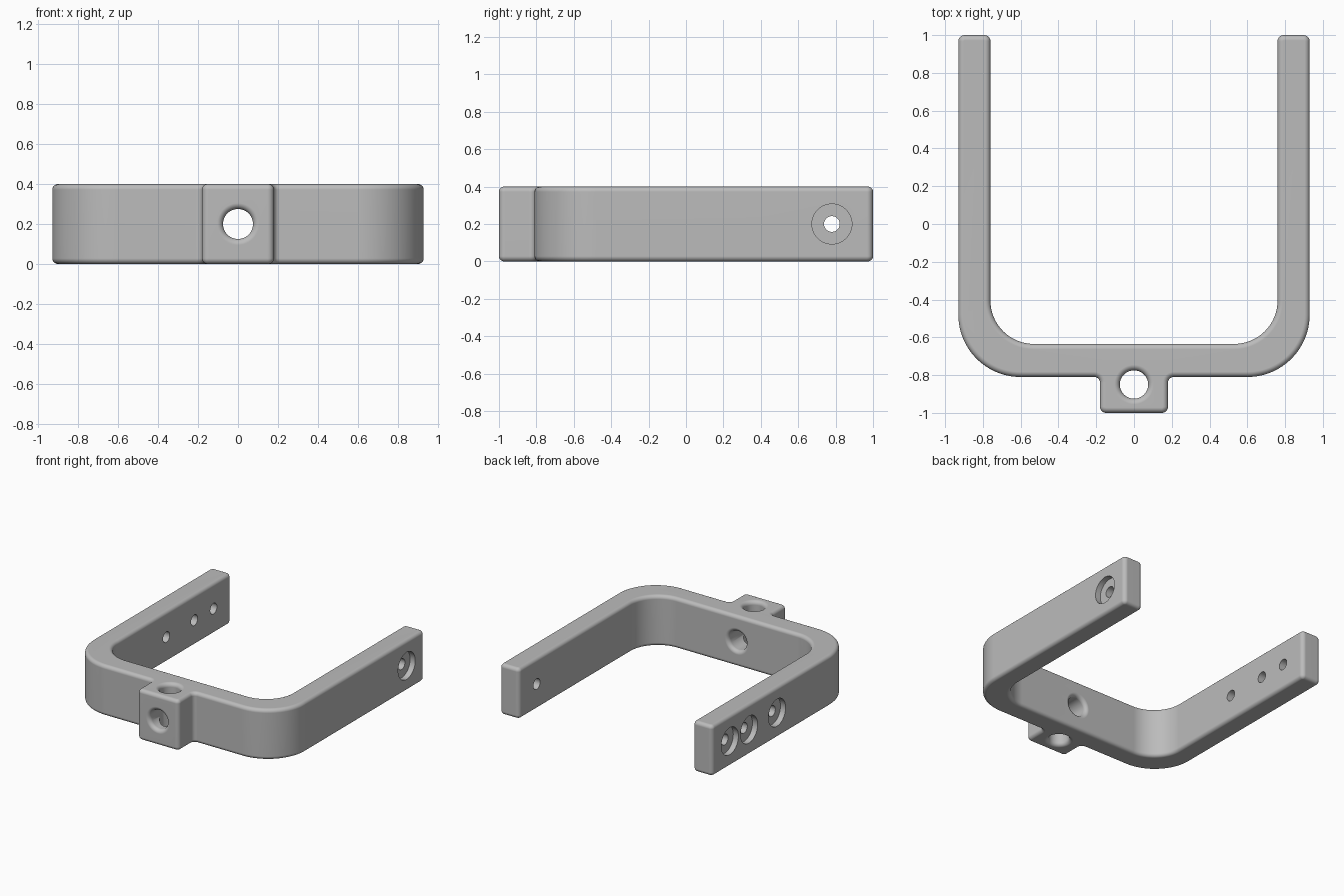
import bpy, bmesh, math
from mathutils import Vector

cube = bpy.data.objects.get("Cube")
if cube:
    bpy.data.objects.remove(cube, do_unlink=True)

HEIGHT = 0.4
MID = HEIGHT / 2
EDGE = 0.028

grey = bpy.data.materials.new("plain grey")
grey.use_nodes = True
colour = (0.5, 0.5, 0.5, 1)
grey.diffuse_color = colour
grey.node_tree.nodes["Principled BSDF"].inputs["Base Color"].default_value = colour


def make_object(name, bm):
    bmesh.ops.recalc_face_normals(bm, faces=bm.faces)
    mesh = bpy.data.meshes.new(name)
    bm.to_mesh(mesh)
    bm.free()
    obj = bpy.data.objects.new(name, mesh)
    mesh.materials.append(grey)
    bpy.context.collection.objects.link(obj)
    return obj


def rounded(corners):
    """Turn (x, y, radius) corners into an outline with tangent arcs."""
    points = []
    for i, (x, y, r) in enumerate(corners):
        p = Vector((x, y))
        a = (Vector(corners[i - 1][:2]) - p).normalized()
        b = (Vector(corners[(i + 1) % len(corners)][:2]) - p).normalized()
        centre = p + (a + b) * r
        steps = 24 if r > 0.1 else 6
        for k in range(steps + 1):
            t = k / steps * math.pi / 2
            points.append(centre - b * r * math.cos(t) - a * r * math.sin(t))
    return points


def cutter(axis, location, profile, segments=48):
    """Revolve a (radius, distance) profile around an axis through location."""
    bm = bmesh.new()
    rings = []
    for r, d in profile:
        rings.append([bm.verts.new((r * math.cos(t), r * math.sin(t), d))
                      for t in (2 * math.pi * k / segments for k in range(segments))])
    for low, high in zip(rings, rings[1:]):
        for k in range(segments):
            n = (k + 1) % segments
            bm.faces.new((low[k], low[n], high[n], high[k]))
    bm.faces.new(rings[0])
    bm.faces.new(rings[-1])
    turn = Vector((0, 0, 1)).rotation_difference(Vector(axis)).to_matrix()
    for v in bm.verts:
        v.co = turn @ v.co + Vector(location)
    obj = make_object("hole_cutter", bm)
    obj.hide_render = True
    return obj


def flared(length, r=0.075, f=0.03):
    """Profile of a through hole with rounded mouths at 0 and length."""
    mouth = [(r + f - f * math.sin(t), f - f * math.cos(t))
             for t in (k * math.pi / 12 for k in range(7))]
    half = [(r + f, -0.02)] + mouth
    return half + [(q, length - d) for q, d in reversed(half)]


# Bracket outline: right half mirrored to the left
right = [(0.18, -1, 0.032), (0.18, -0.81, 0.03), (0.93, -0.81, 0.33),
         (0.93, 1, 0.032), (0.76, 1, 0.032), (0.76, -0.635, 0.23)]
left = [(-x, y, r) for x, y, r in reversed(right)]
outline = rounded(right + left)

# Extruded bracket with rounded upper and lower rims
bm = bmesh.new()
base = bm.faces.new([bm.verts.new((p.x, p.y, 0)) for p in outline])
top = bmesh.ops.extrude_face_region(bm, geom=[base], use_keep_orig=True)
bmesh.ops.translate(bm, vec=(0, 0, HEIGHT),
                    verts=[v for v in top["geom"] if isinstance(v, bmesh.types.BMVert)])
bmesh.ops.recalc_face_normals(bm, faces=bm.faces)
rims = [e for e in bm.edges if abs(e.verts[0].co.z - e.verts[1].co.z) < 1e-4]
bmesh.ops.bevel(bm, geom=rims, offset=EDGE, offset_type='OFFSET', segments=5,
                profile=0.5, affect='EDGES', clamp_overlap=False)
bracket = make_object("u_bracket", bm)

# Mounting block bores: one vertical, one front to back
cutters = [cutter((0, 0, 1), (0, -0.85, 0), flared(HEIGHT)),
           cutter((0, 1, 0), (0, -1, MID), flared(0.365))]

# Counterbored screw holes: one in the left arm, three in the right arm
screw = [(0.107, -0.02), (0.107, 0.045), (0.042, 0.045), (0.042, 0.2)]
for side, y in ((1, 0.78), (-1, 0.78), (-1, 0.54), (-1, 0.19)):
    cutters.append(cutter((-side, 0, 0), (side * 0.93, y, MID), screw))

bpy.context.view_layer.objects.active = bracket
for obj in cutters:
    mod = bracket.modifiers.new("hole", 'BOOLEAN')
    mod.operation = 'DIFFERENCE'
    mod.solver = 'EXACT'
    mod.object = obj
    bpy.ops.object.modifier_apply(modifier=mod.name)
    bpy.data.objects.remove(obj, do_unlink=True)

# Smooth fillets, flat broad faces
bpy.ops.object.select_all(action='DESELECT')
bracket.select_set(True)
bpy.ops.object.shade_smooth_by_angle(angle=math.radians(35))
weighted = bracket.modifiers.new("flat_faces", 'WEIGHTED_NORMAL')
weighted.keep_sharp = True
